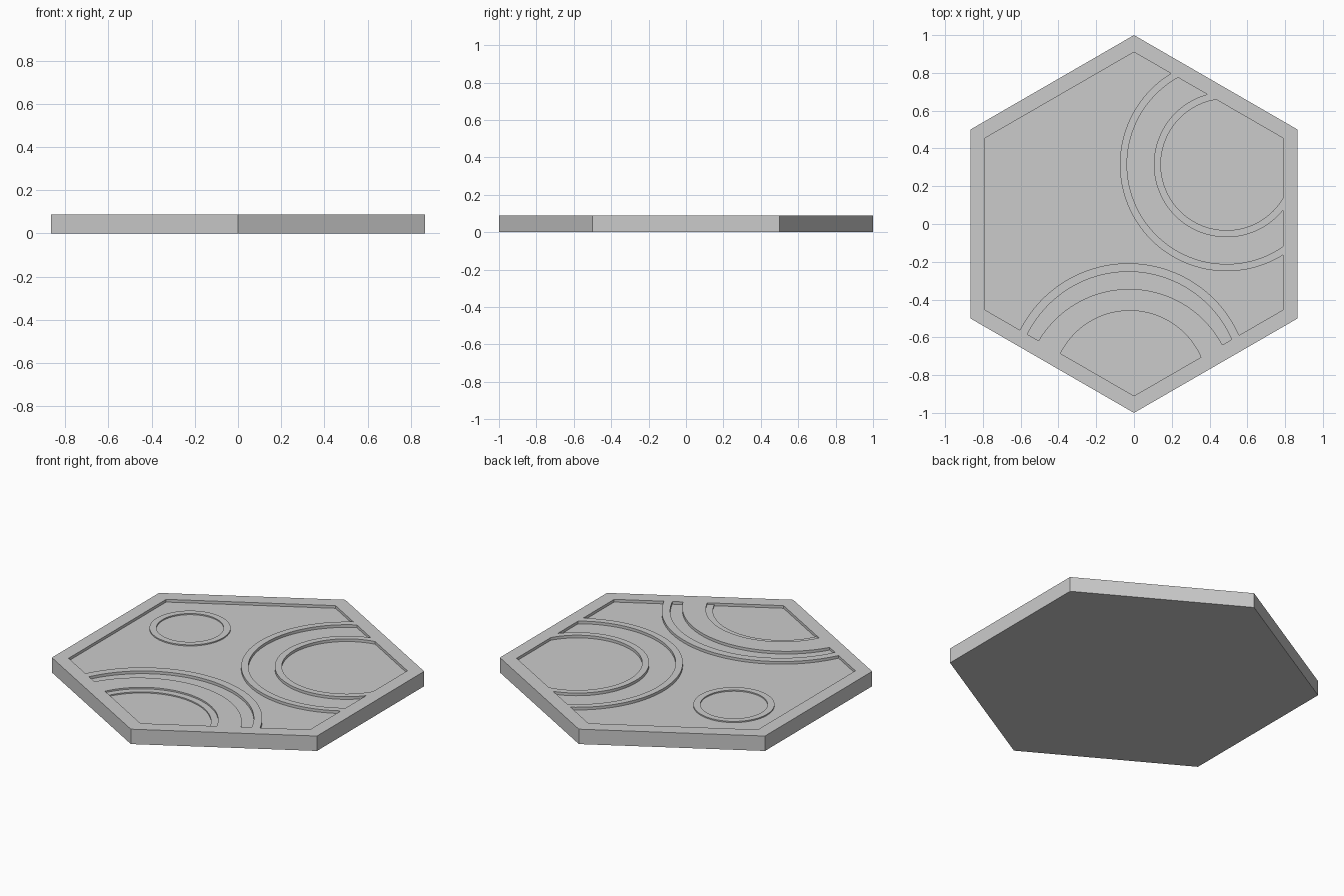
import bpy
from math import pi

if "Cube" in bpy.data.objects:
    bpy.data.objects.remove(bpy.data.objects["Cube"])

TOP, FLOOR, STEP = 0.088, 0.072, 0.079   # rim height, recess floor, low raised rings


def prism(name, r, z0, z1, x=0, y=0, sides=128):
    bpy.ops.mesh.primitive_cylinder_add(vertices=sides, radius=r, depth=z1 - z0,
                                        location=(x, y, (z0 + z1) / 2))
    ob = bpy.context.object
    ob.name = name
    bpy.ops.object.transform_apply(location=True, rotation=True, scale=True)
    return ob


def combine(ob, other, op):
    # Apply a boolean and discard the helper
    m = ob.modifiers.new("bool", 'BOOLEAN')
    m.operation, m.solver, m.object = op, 'EXACT', other
    dg = bpy.context.evaluated_depsgraph_get()
    mesh = bpy.data.meshes.new_from_object(ob.evaluated_get(dg))
    ob.modifiers.clear()
    ob.data = mesh
    bpy.data.objects.remove(other)
    return ob


def ring(name, outer, inner, z0, z1):
    a = prism(name, outer[2], z0, z1, outer[0], outer[1])
    b = prism("hole", inner[2], z0 - 0.05, z1 + 0.05, inner[0], inner[1])
    return combine(a, b, 'DIFFERENCE')


# Hexagonal plate with points at +y and -y
plate = prism("hex_tile", 1.0, 0, TOP, sides=6)

# Recess, leaving the curved ridges standing at rim height
pocket = prism("recess", 0.91, FLOOR, TOP + 0.1, sides=6)
ridges = [
    ((0.49, 0.315, 0.565), (0.49, 0.315, 0.527)),
    ((0.49, 0.315, 0.385), (0.49, 0.315, 0.348)),
    ((-0.03, -0.85, 0.642), (-0.03, -0.85, 0.597)),
    ((-0.025, -0.902, 0.558), (-0.022, -0.87, 0.411)),
]
for o, i in ridges:
    combine(pocket, ring("ridge", o, i, 0.02, TOP + 0.2), 'DIFFERENCE')
combine(plate, pocket, 'DIFFERENCE')

# Low step inside the lower arc, clipped to the hexagon
shelf = ring("shelf", (-0.022, -0.87, 0.43), (-0.022, -0.87, 0.373), 0.04, STEP)
combine(shelf, prism("clip", 0.93, -0.1, 0.3, sides=6), 'INTERSECT')
combine(plate, shelf, 'UNION')

# Small low ring on the open floor
combine(plate, ring("small_ring", (-0.488, 0.25, 0.217), (-0.488, 0.25, 0.18), 0.04, STEP), 'UNION')

# Smooth arcs, crisp edges
bpy.ops.object.select_all(action='DESELECT')
plate.select_set(True)
bpy.context.view_layer.objects.active = plate
bpy.ops.object.shade_smooth_by_angle(angle=pi / 6)
